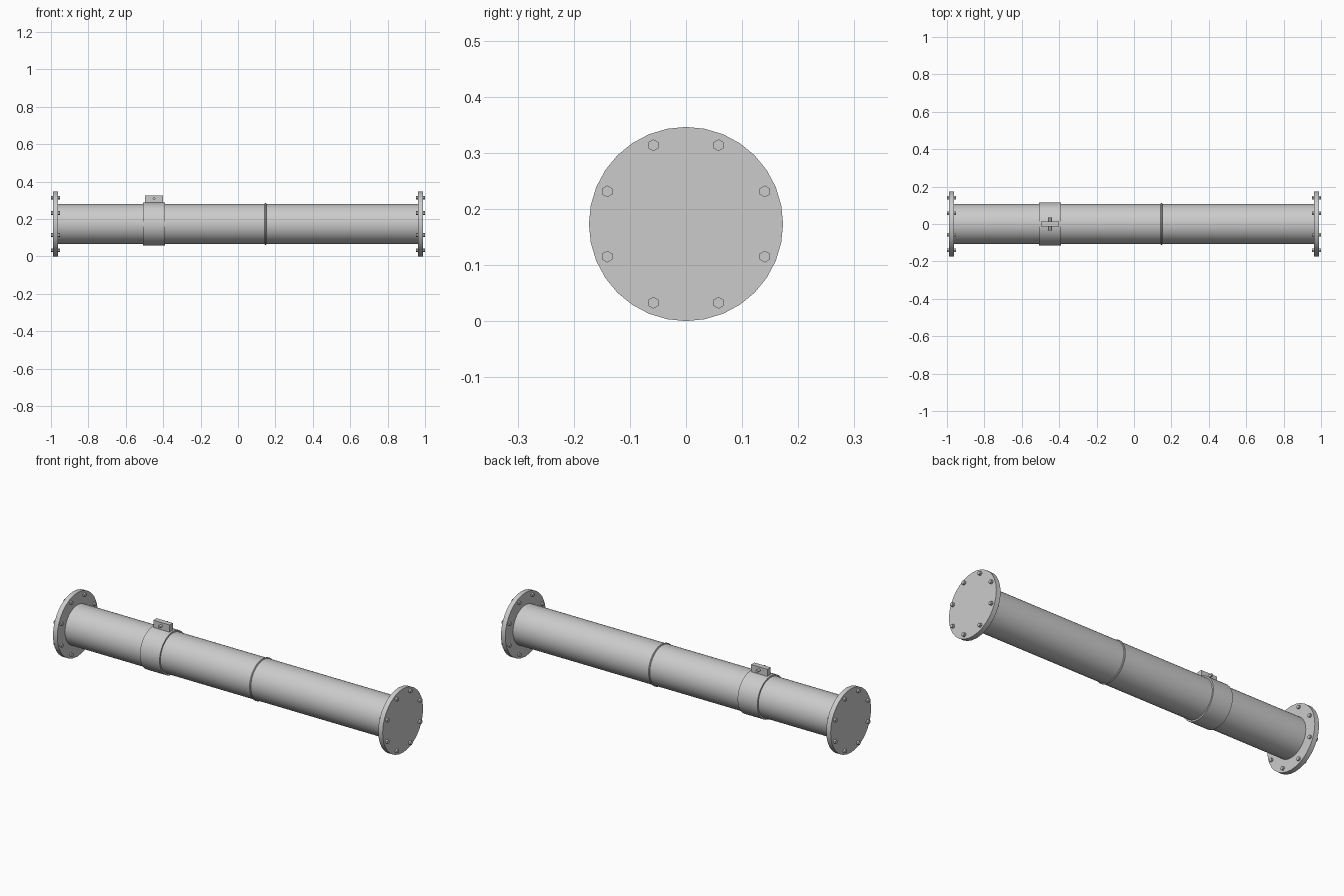
import bpy
from math import pi, cos, sin, radians
from mathutils import Matrix

cube = bpy.data.objects.get("Cube")
if cube:
    bpy.data.objects.remove(cube, do_unlink=True)

AXIS_Z = 0.173
FLANGE_R = 0.173
PIPE_R = 0.107

steel = bpy.data.materials.new("grey steel")
steel.use_nodes = True
colour = (0.6, 0.6, 0.6, 1)
steel.diffuse_color = colour
steel.node_tree.nodes["Principled BSDF"].inputs["Base Color"].default_value = colour


def finish(name, smooth=True):
    ob = bpy.context.object
    ob.name = name
    ob.data.materials.append(steel)
    if smooth:
        bpy.ops.object.shade_smooth_by_angle(angle=radians(35))
    return ob


def rod_x(name, x0, x1, r, y=0, z=AXIS_Z, sides=32, smooth=True):
    """Cylinder lying along x."""
    bpy.ops.mesh.primitive_cylinder_add(
        vertices=sides, radius=r, depth=x1 - x0, location=((x0 + x1) / 2, y, z))
    ob = bpy.context.object
    ob.data.transform(Matrix.Rotation(pi / 2, 4, "Y"))
    # Put a corner of the section at the top
    ob.data.transform(Matrix.Rotation(pi / 2, 4, "X"))
    return finish(name, smooth)


# Main pipe and clamp collar
rod_x("pipe", -0.965, 0.965, PIPE_R, sides=48)
collar = rod_x("collar", -0.508, -0.39, 0.115, sides=48)

# Weld bead around the pipe
bpy.ops.mesh.primitive_torus_add(
    major_segments=48, minor_segments=8, major_radius=PIPE_R, minor_radius=0.005,
    location=(0.147, 0, AXIS_Z), rotation=(0, pi / 2, 0))
finish("weld_bead")

# End flanges with a ring of hexagonal bolts
for side, label in ((-1, "right"), (1, "left")):
    a, b = sorted((side * 0.962, side * 0.988))
    rod_x(label + "_flange", a, b, FLANGE_R)
    a, b = sorted((side * 0.953, side * 1.0))
    for i in range(8):
        t = (i + 0.5) * pi / 4
        bolt = rod_x(f"{label}_bolt_{i + 1}", a, b, 0.0105, 0.152 * cos(t),
                     AXIS_Z + 0.152 * sin(t), sides=6, smooth=False)
        # Point the hexagon corners up and down
        if max(abs(v.co.z) for v in bolt.data.vertices) < 0.0104:
            bolt.data.transform(Matrix.Rotation(pi / 6, 4, "X"))

# Lug on top of the collar, with a cross pin
bpy.ops.mesh.primitive_cube_add(size=1, location=(-0.449, 0, 0.303))
bpy.context.object.data.transform(Matrix.Diagonal((0.097, 0.028, 0.046, 1)))
finish("lug", smooth=False)
bpy.ops.mesh.primitive_cylinder_add(
    vertices=16, radius=0.007, depth=0.07, location=(-0.449, 0, 0.31),
    rotation=(pi / 2, 0, 0))
finish("cross_pin")
